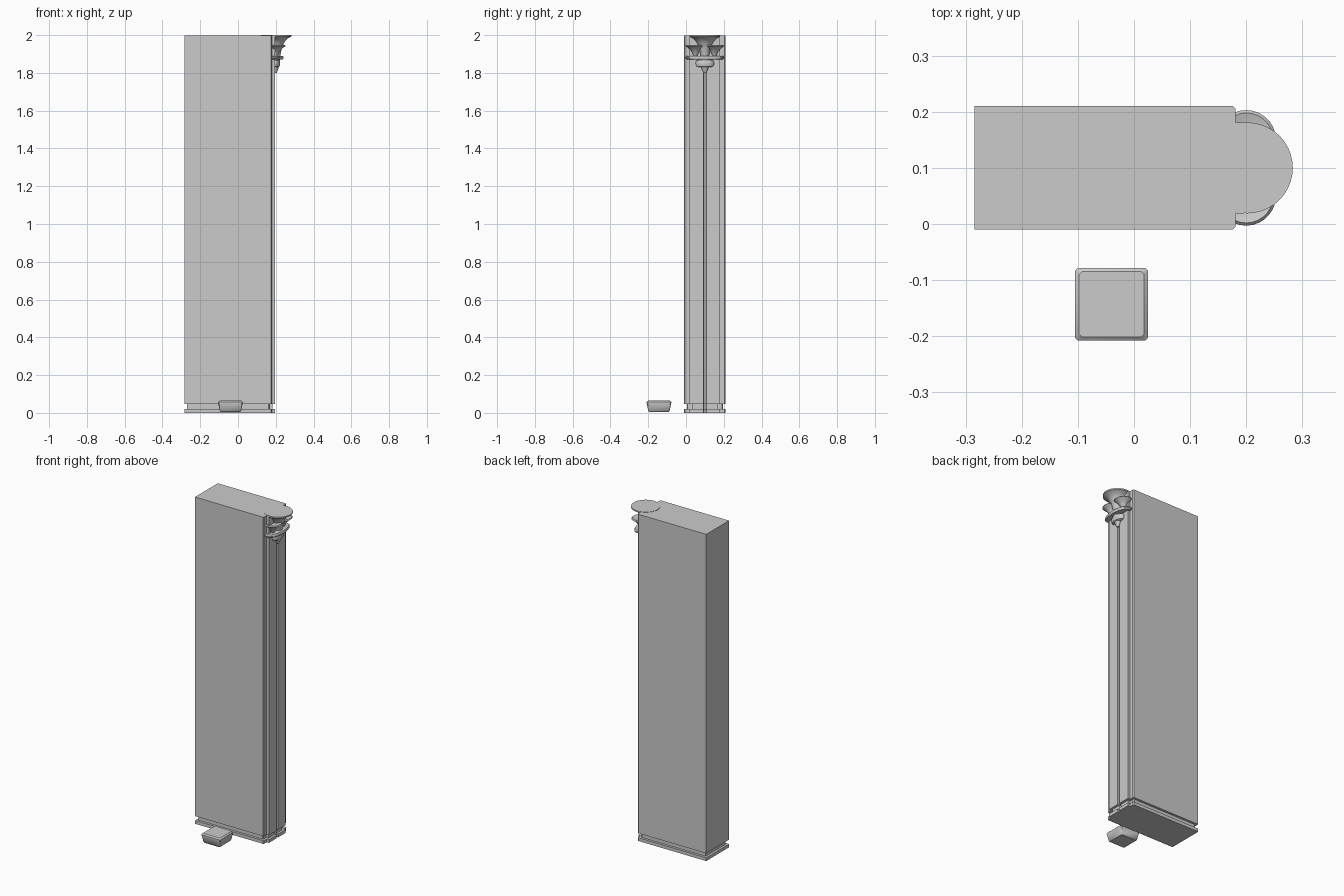
import bpy, bmesh, math

if "Cube" in bpy.data.objects:
    bpy.data.objects.remove(bpy.data.objects["Cube"])


def make_object(name, bm, smooth=False):
    bmesh.ops.recalc_face_normals(bm, faces=bm.faces[:])
    me = bpy.data.meshes.new(name)
    bm.to_mesh(me)
    bm.free()
    ob = bpy.data.objects.new(name, me)
    bpy.context.collection.objects.link(ob)
    if smooth:
        bpy.context.view_layer.objects.active = ob
        ob.select_set(True)
        bpy.ops.object.shade_smooth_by_angle(angle=math.radians(35))
        ob.select_set(False)
    return ob


def loft(name, rings, smooth=False):
    """Skin a list of equal length point rings and cap both ends."""
    bm = bmesh.new()
    rows = [[bm.verts.new(p) for p in ring] for ring in rings]
    n = len(rows[0])
    for a, b in zip(rows, rows[1:]):
        for i in range(n):
            j = (i + 1) % n
            bm.faces.new((a[i], a[j], b[j], b[i]))
    bm.faces.new(rows[0])
    bm.faces.new(rows[-1])
    return make_object(name, bm, smooth)


def prism(name, outline, z0, z1):
    return loft(name, [[(x, y, z) for x, y in outline] for z in (z0, z1)])


def pier_outline(d):
    """Half outline of the pier plan, mirrored about y = 0.1; d is the inset."""
    half = [(-0.284 + d, 0.11 - d), (0.176 - d, 0.11 - d), (0.181 - d, 0.105 - d),
            (0.181 - d, 0.081 - d), (0.196 - d, 0.081 - d), (0.196 - d, 0.008),
            (0.186 - d, 0.006)]
    return [(x, 0.1 + y) for x, y in half] + [(x, 0.1 - y) for x, y in reversed(half)]


def lathe(name, cx, cy, profile, a0=0, a1=360, n=40, sx=1, sy=1):
    """Round stack of (radius, z) sections around (cx, cy)."""
    return loft(name, [[(cx + sx * r * math.cos(math.radians(a0 + (a1 - a0) * i / n)),
                         cy + sy * r * math.sin(math.radians(a0 + (a1 - a0) * i / n)), z)
                        for i in range(n)] for r, z in profile], True)


# Pier: foot plate, recessed neck, tall shaft with a grooved end
prism("foot_plate", pier_outline(0), 0, 0.02)
prism("foot_neck", pier_outline(0.014), 0.02, 0.047)
prism("pier_shaft", pier_outline(0), 0.047, 1.998)

# Capital: flared bell under a thin round top
lathe("capital_bell", 0.202, 0.1,
      [(0.008, 1.82), (0.02, 1.88), (0.03, 1.93), (0.042, 1.96), (0.06, 1.982),
       (0.081, 1.992), (0.081, 2.0)])

# Collar band
lathe("capital_collar", 0.195, 0.1, [(0.095, 1.872), (0.102, 1.878), (0.102, 1.884), (0.095, 1.89)],
      sx=0.45)

# Cupped leaves on both sides
for side in (-1, 1):
    lathe("side_leaf", 0.2, 0.1 + side * 0.05,
          [(0.008, 1.885), (0.018, 1.91), (0.035, 1.93), (0.053, 1.943),
           (0.048, 1.948), (0.02, 1.94)], n=28)

# Curled leaf hanging under the collar
lathe("lower_leaf_cup", 0.198, 0.1,
      [(0.03, 1.83), (0.044, 1.835), (0.05, 1.85), (0.046, 1.865), (0.03, 1.874)], n=28, sx=0.5)
lathe("leaf_tip", 0.2, 0.1, [(0.006, 1.8), (0.015, 1.815), (0.026, 1.85), (0.03, 1.88)], n=16, sx=0.8)

# Separate tapered stone block
def block_ring(h, z, slope=0.0):
    c = 0.005
    pts = [(h, -h + c), (h, h - c), (h - c, h), (-h + c, h),
           (-h, h - c), (-h, -h + c), (-h + c, -h), (h - c, -h)]
    return [(-0.04 + x, -0.143 + y, z + slope * y) for x, y in pts]


loft("loose_block", [block_ring(0.052, 0.006), block_ring(0.057, 0.012), block_ring(0.065, 0.052),
                     block_ring(0.065, 0.058), block_ring(0.058, 0.065)], True)

# Centre the ensemble
for ob in bpy.context.collection.objects:
    ob.select_set(False)
